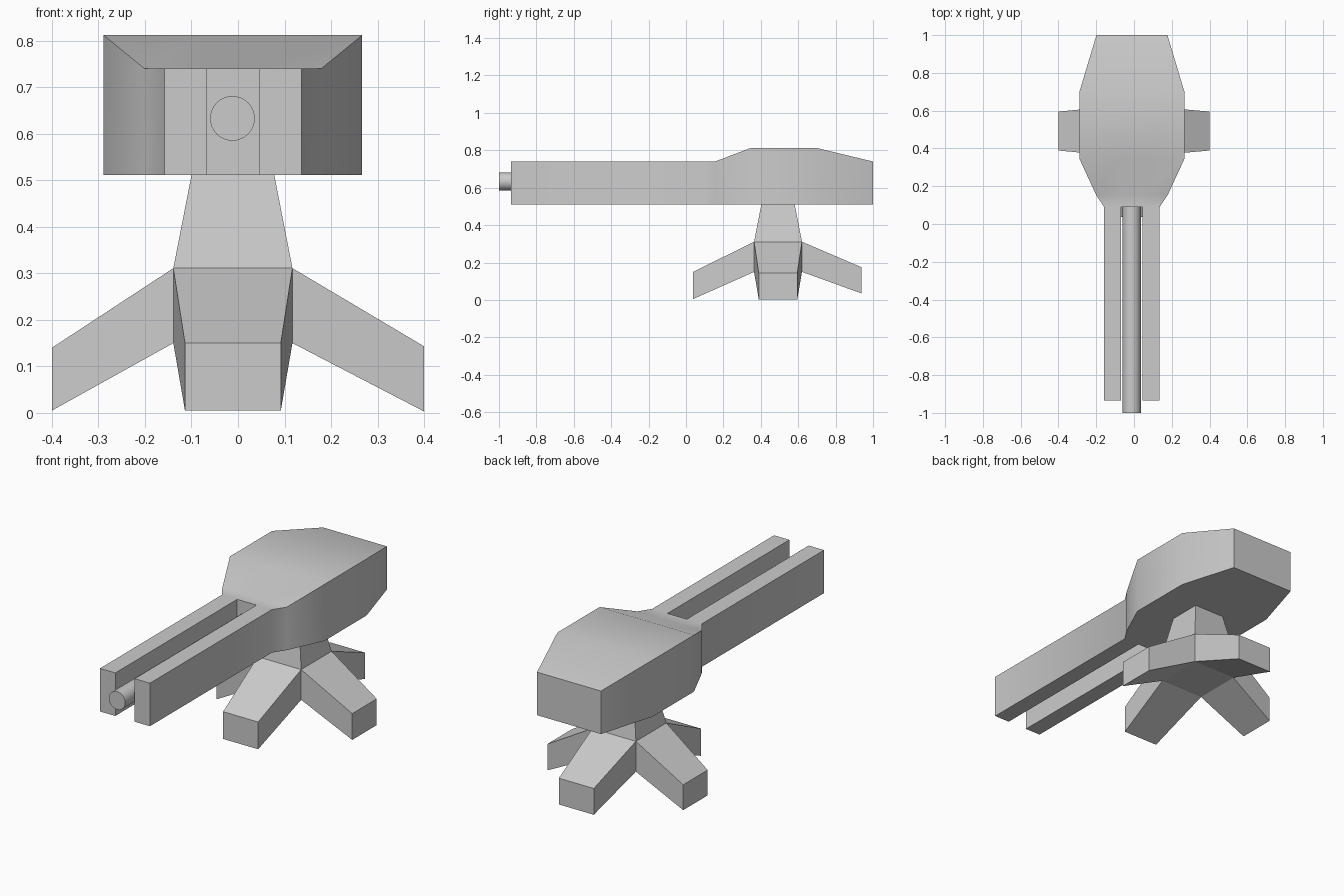
import bpy, math

if "Cube" in bpy.data.objects:
    bpy.data.objects.remove(bpy.data.objects["Cube"])

CX, CY = -0.011, 0.492   # turret axis and base centre


def make(name, verts, faces, smooth=0):
    me = bpy.data.meshes.new(name)
    me.from_pydata(verts, [], faces)
    ob = bpy.data.objects.new(name, me)
    bpy.context.collection.objects.link(ob)
    finish(ob, smooth)
    return ob


def finish(ob, smooth):
    # consistent normals, then optional smooth shading
    bpy.ops.object.select_all(action='DESELECT')
    ob.select_set(True)
    bpy.context.view_layer.objects.active = ob
    bpy.ops.object.mode_set(mode='EDIT')
    bpy.ops.mesh.select_all(action='SELECT')
    bpy.ops.mesh.normals_make_consistent(inside=False)
    bpy.ops.object.mode_set(mode='OBJECT')
    if smooth:
        bpy.ops.object.shade_smooth_by_angle(angle=math.radians(smooth))


# turret housing with two rails: stations of (y, half width, top z)
stations = [(-0.935, 0.147, 0.74), (0.09, 0.147, 0.74), (0.155, 0.19, 0.74),
            (0.345, 0.278, 0.812), (0.70, 0.278, 0.812), (1.0, 0.188, 0.74)]
SLOT, FLOOR = 0.057, 0.511
verts, faces = [], []
for y, w, top in stations:
    for z in (FLOOR, top):
        verts += [(CX + x, y, z) for x in (-w, -SLOT, SLOT, w)]


def vid(i, level, col):
    return i * 8 + level * 4 + col


last = len(stations) - 1
for i in range(last):
    for c in range(3):
        if i == 0 and c == 1:      # open slot between the rails
            continue
        for lv in (0, 1):
            faces.append((vid(i, lv, c), vid(i, lv, c + 1),
                          vid(i + 1, lv, c + 1), vid(i + 1, lv, c)))
    for c in ((0, 1, 2, 3) if i == 0 else (0, 3)):
        faces.append((vid(i, 0, c), vid(i + 1, 0, c),
                      vid(i + 1, 1, c), vid(i, 1, c)))
for i, c in ((0, 0), (0, 2), (1, 1), (last, 0), (last, 1), (last, 2)):
    faces.append((vid(i, 0, c), vid(i, 0, c + 1),
                  vid(i, 1, c + 1), vid(i, 1, c)))
make("turret_housing", verts, faces, 40)

# barrel between the rails
bpy.ops.mesh.primitive_cylinder_add(vertices=32, radius=0.048, depth=1.09,
                                    location=(CX - 0.001, -0.455, 0.633),
                                    rotation=(math.pi / 2, 0, 0))
barrel = bpy.context.object
barrel.name = "barrel"
bpy.ops.object.shade_smooth_by_angle(angle=math.radians(40))

# base: tapered pedestal and hub with four splayed legs
R, T, E = 0.128, 0.089, 0.103   # hub, pedestal top and leg end half widths
verts, faces = [], []
for z, h in ((0.15, R), (0.311, R), (0.511, T)):
    verts += [(CX + sx * h, CY + sy * h, z)
              for sx, sy in ((-1, -1), (1, -1), (1, 1), (-1, 1))]
faces += [(0, 1, 2, 3), (8, 9, 10, 11)]
# leg ends: direction, reach, bottom z, top z
legs = [((0, -1), CY - 0.038, 0.005, 0.15), ((1, 0), 0.40 - CX, 0.003, 0.143),
        ((0, 1), 0.938 - CY, 0.035, 0.175), ((-1, 0), 0.40 + CX, 0.005, 0.14)]
for k, ((dx, dy), reach, z0, z1) in enumerate(legs):
    n = (k + 1) % 4
    faces.append((4 + k, 4 + n, 8 + n, 8 + k))
    b = len(verts)
    for z in (z0, z1):
        for s in (-1, 1):
            verts.append((CX + dx * reach - dy * s * E,
                          CY + dy * reach + dx * s * E, z))
    faces += [(k, n, b + 1, b), (4 + k, 4 + n, b + 3, b + 2),
              (k, 4 + k, b + 2, b), (n, 4 + n, b + 3, b + 1),
              (b, b + 1, b + 3, b + 2)]
make("four_leg_base", verts, faces)
